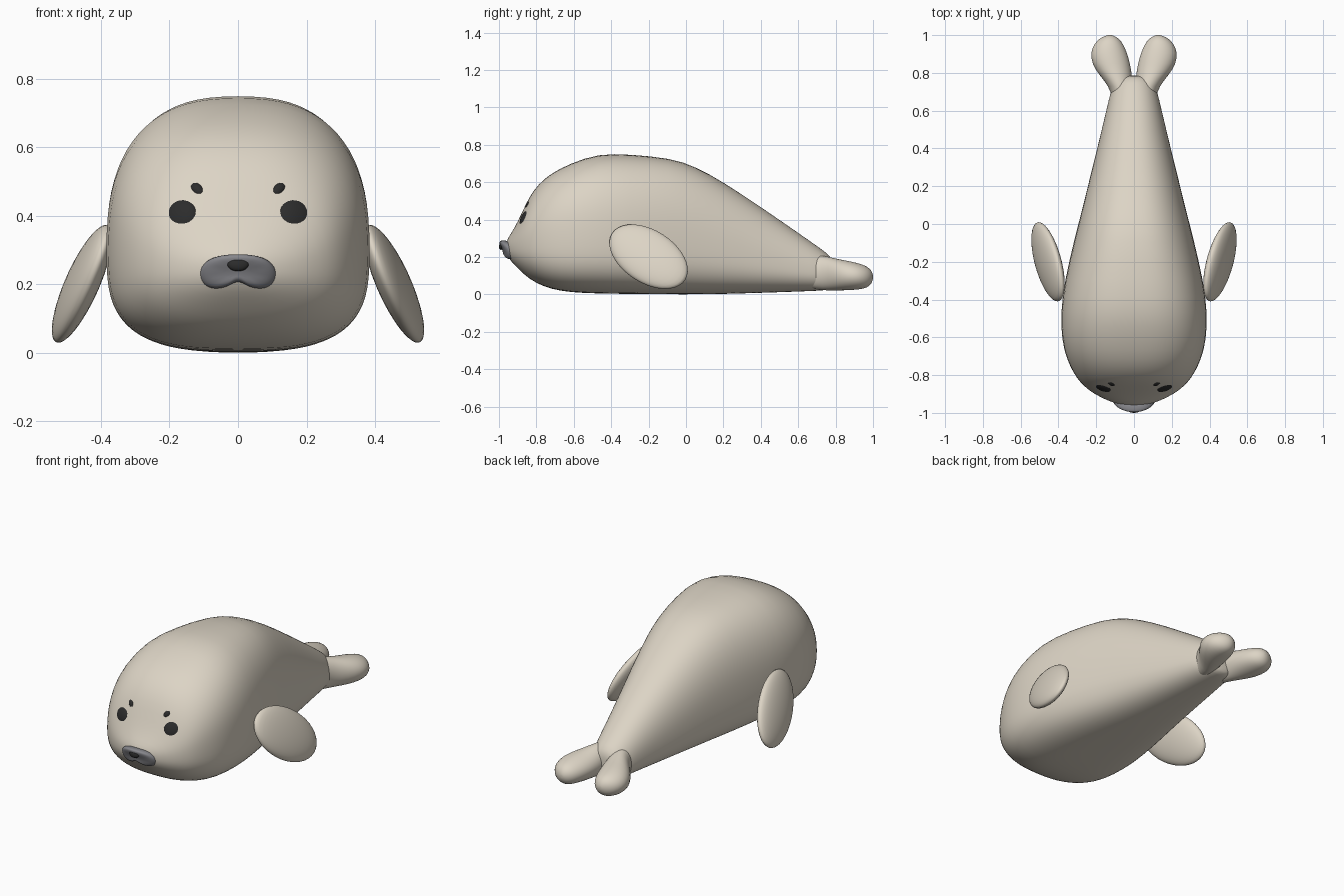
import bpy, bmesh, math
from mathutils import Matrix, Vector

if "Cube" in bpy.data.objects:
    bpy.data.objects.remove(bpy.data.objects["Cube"])


def material(name, rgb):
    m = bpy.data.materials.new(name)
    m.diffuse_color = (*rgb, 1)
    m.use_nodes = True
    m.node_tree.nodes["Principled BSDF"].inputs["Base Color"].default_value = m.diffuse_color
    return m


FUR = material("fur", (0.72, 0.66, 0.56))
DARK = material("dark", (0.025, 0.025, 0.025))
GREY = material("muzzle_grey", (0.24, 0.24, 0.26))


def finish(bm, name, mat, subsurf=0):
    bmesh.ops.recalc_face_normals(bm, faces=bm.faces)
    me = bpy.data.meshes.new(name)
    bm.to_mesh(me)
    bm.free()
    me.shade_smooth()
    me.materials.append(mat)
    ob = bpy.data.objects.new(name, me)
    bpy.context.collection.objects.link(ob)
    if subsurf:
        mod = ob.modifiers.new("Smooth", "SUBSURF")
        mod.levels = mod.render_levels = subsurf
    return ob


def spow(v, e):
    return math.copysign(abs(v) ** e, v)


def loft(name, sections, n, side=1):
    """Sections: y, centre x, half width, bottom z, widest z, top z, top power, bottom power."""
    bm = bmesh.new()
    rings = []
    for y, cx, w, zb, zm, zt, pt, pb in sections:
        ring = []
        for i in range(n):
            a = 2 * math.pi * i / n
            c, s = math.cos(a), math.sin(a)
            p, h = (pt, zt - zm) if s >= 0 else (pb, zm - zb)
            ring.append(bm.verts.new((side * (cx + w * spow(c, 2 / p)), y, zm + h * spow(s, 2 / p))))
        rings.append(ring)
    for r0, r1 in zip(rings, rings[1:]):
        for i in range(n):
            j = (i + 1) % n
            bm.faces.new((r0[i], r0[j], r1[j], r1[i]))
    for ring in (rings[0], rings[-1]):
        y = ring[0].co.y
        mid = bm.verts.new(sum((v.co for v in ring), Vector()) / n)
        for i in range(n):
            bm.faces.new((ring[i], ring[(i + 1) % n], mid))
    return finish(bm, name, FUR, 1)


def ellipsoid(name, matrix, mat):
    bm = bmesh.new()
    bmesh.ops.create_uvsphere(bm, u_segments=32, v_segments=20, radius=1, matrix=matrix)
    return finish(bm, name, mat)


def facing(loc, normal, roll, size):
    """Flat ellipsoid matrix whose thin z axis follows the normal."""
    z = Vector(normal).normalized()
    x = Vector((0, 0, 1)).cross(z).normalized()
    rot = Matrix((x, z.cross(x), z)).transposed().to_4x4()
    return Matrix.Translation(loc) @ rot @ Matrix.Rotation(roll, 4, 'Z') @ Matrix.Diagonal((*size, 1))


# Body: y, half width, bottom, widest height, top
profile = [
    (-0.962, 0.04, 0.225, 0.25, 0.275), (-0.95, 0.10, 0.195, 0.25, 0.305),
    (-0.92, 0.175, 0.16, 0.25, 0.35), (-0.88, 0.24, 0.12, 0.26, 0.43),
    (-0.84, 0.285, 0.085, 0.27, 0.52), (-0.79, 0.32, 0.055, 0.28, 0.59),
    (-0.72, 0.355, 0.028, 0.29, 0.65), (-0.62, 0.383, 0.01, 0.30, 0.70),
    (-0.47, 0.39, 0.004, 0.30, 0.755), (-0.30, 0.368, 0.002, 0.29, 0.75),
    (-0.08, 0.316, 0.0, 0.27, 0.73), (0.05, 0.282, 0.0, 0.25, 0.685),
    (0.20, 0.245, 0.002, 0.22, 0.602), (0.40, 0.195, 0.008, 0.17, 0.468),
    (0.60, 0.147, 0.015, 0.13, 0.33), (0.72, 0.12, 0.02, 0.11, 0.245),
    (0.775, 0.09, 0.025, 0.105, 0.205), (0.785, 0.05, 0.05, 0.105, 0.16)]
body = []
for y, w, zb, zm, zt in profile:
    k = min(1, max(0, (0.7 - y) / 0.9))
    f = min(1, max(0, (y + 0.97) / 0.3))
    body.append((y, 0, w, zb, zm, zt, 2.1 + 0.45 * k * f, 2.2 + 0.85 * k * f))
loft("body", body, 40)

# Tail flippers: y, centre x, half width, bottom, top
tail = [(0.60, 0.06, 0.05, 0.05, 0.20), (0.70, 0.062, 0.056, 0.022, 0.215),
        (0.76, 0.083, 0.076, 0.02, 0.203), (0.82, 0.112, 0.098, 0.02, 0.188),
        (0.88, 0.129, 0.102, 0.022, 0.178), (0.93, 0.135, 0.09, 0.026, 0.165),
        (0.97, 0.133, 0.066, 0.035, 0.15), (0.992, 0.13, 0.036, 0.057, 0.128),
        (1.0, 0.128, 0.012, 0.082, 0.105)]

for side, word in ((-1, "left"), (1, "right")):
    loft(f"tail_flipper_{word}",
         [(y, cx, w, zb, (zb + zt) / 2, zt, 2, 2) for y, cx, w, zb, zt in tail], 20, side)

    # Front flipper: flat ellipsoid sheared outward towards the ground
    shear = Matrix.Identity(4)
    shear[0][1], shear[0][2] = side * 0.117, side * -0.344
    ellipsoid(f"front_flipper_{word}",
              Matrix.Translation((side * 0.455, -0.2, 0.202)) @ shear
              @ Matrix.Rotation(math.radians(-32.5), 4, 'X')
              @ Matrix.Diagonal((0.05, 0.232, 0.141, 1)), FUR)

    # Eye and brow spot
    ellipsoid(f"eye_{word}", facing((side * 0.17, -0.853, 0.402), (side * 0.4, -0.85, 0.33),
                                    side * 0.3, (0.058, 0.053, 0.024)), DARK)
    ellipsoid(f"brow_{word}", facing((side * 0.12, -0.84, 0.478), (side * 0.25, -0.85, 0.45),
                                     side * 0.75, (0.026, 0.017, 0.014)), DARK)

# Muzzle: outlined pad, thickened, tilted and wrapped round the face
half = [(0, 0.29), (0.05, 0.287), (0.095, 0.272), (0.12, 0.235),
        (0.108, 0.197), (0.07, 0.184), (0.03, 0.192), (0, 0.214)]
outline = half + [(-x, z) for x, z in half[-2:0:-1]]
bm = bmesh.new()
layers = []
for y, s in ((-0.925, 0.95), (-0.965, 1.0), (-0.982, 0.94), (-0.988, 0.6)):
    layers.append([bm.verts.new((x * s, y + 2.2 * (x * s) ** 2 - 0.35 * (z - 0.24) * s,
                                 0.24 + (z - 0.24) * s)) for x, z in outline])
n = len(outline)
for a, b in zip(layers, layers[1:]):
    for i in range(n):
        bm.faces.new((a[i], a[(i + 1) % n], b[(i + 1) % n], b[i]))
bm.faces.new(layers[0])
bm.faces.new(layers[-1])
finish(bm, "muzzle", GREY, 2)

# Nose
ellipsoid("nose", facing((0, -0.985, 0.261), (0, -1, 0.3), 0, (0.032, 0.023, 0.014)), DARK)
